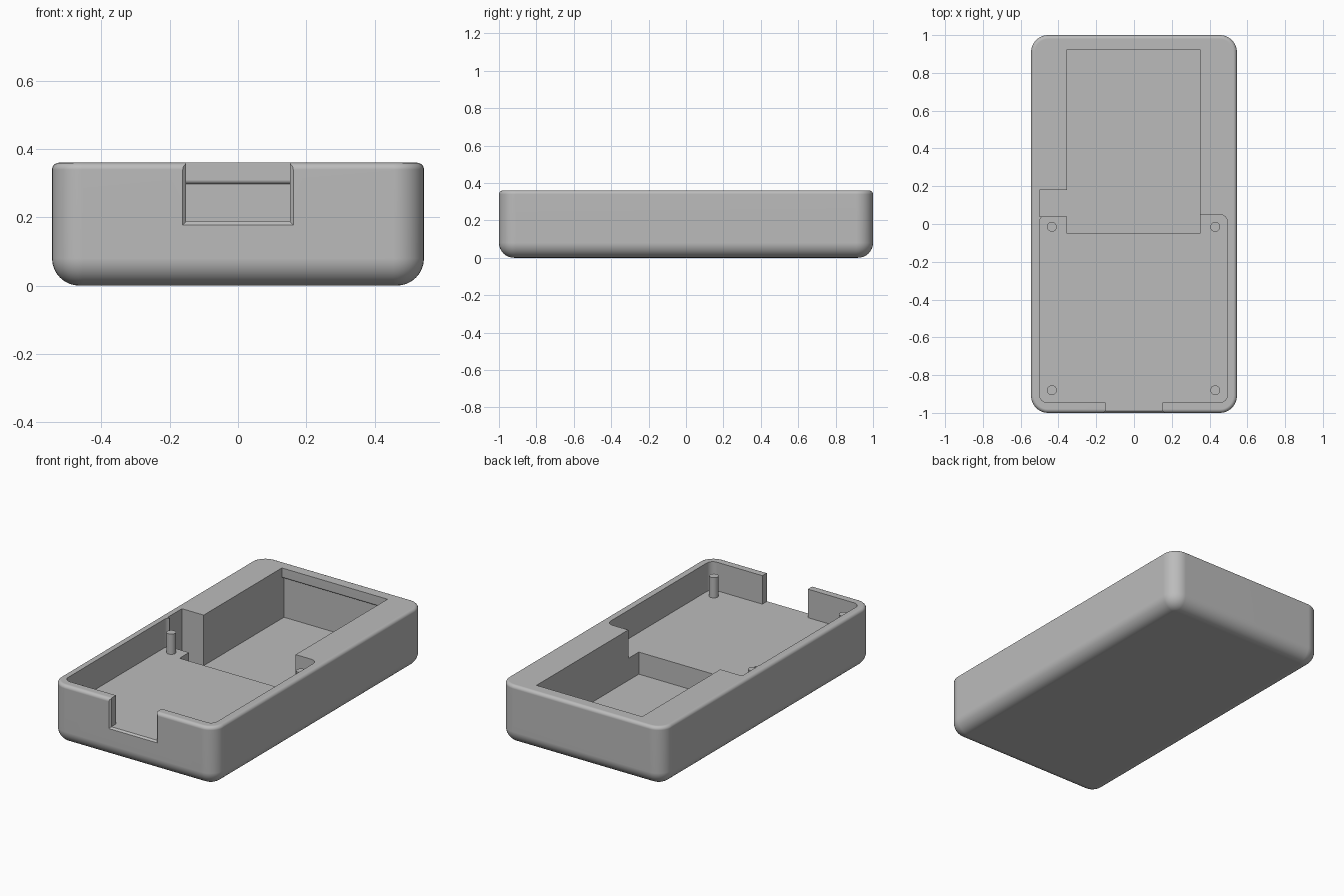
import bpy, bmesh, math

if "Cube" in bpy.data.objects:
    bpy.data.objects.remove(bpy.data.objects["Cube"])

grey = bpy.data.materials.new("grey plastic")
grey.diffuse_color = (0.5, 0.5, 0.5, 1)
grey.use_nodes = True
grey.node_tree.nodes["Principled BSDF"].inputs["Base Color"].default_value = grey.diffuse_color


def finish(name, bm):
    bmesh.ops.recalc_face_normals(bm, faces=bm.faces)
    me = bpy.data.meshes.new(name)
    bm.to_mesh(me)
    bm.free()
    ob = bpy.data.objects.new(name, me)
    me.materials.append(grey)
    bpy.context.collection.objects.link(ob)
    return ob


def loft(name, rings):
    """Skin a stack of equal-length point rings and cap both ends."""
    bm = bmesh.new()
    loops = [[bm.verts.new(p) for p in ring] for ring in rings]
    for a, b in zip(loops, loops[1:]):
        for i in range(len(a)):
            j = (i + 1) % len(a)
            bm.faces.new((a[i], a[j], b[j], b[i]))
    bm.faces.new(loops[0])
    bm.faces.new(loops[-1])
    return finish(name, bm)


def rounded_rect(x0, x1, y0, y1, r, z, steps=8):
    pts = []
    for k, (cx, cy) in enumerate([(x1 - r, y1 - r), (x0 + r, y1 - r),
                                  (x0 + r, y0 + r), (x1 - r, y0 + r)]):
        for i in range(steps + 1):
            a = math.pi / 2 * (k + i / steps)
            pts.append((cx + r * math.cos(a), cy + r * math.sin(a), z))
    return pts


def box(name, x0, x1, y0, y1, z0, z1):
    return loft(name, [[(x0, y0, z), (x1, y0, z), (x1, y1, z), (x0, y1, z)]
                       for z in (z0, z1)])


def cut(target, cutter):
    mod = target.modifiers.new("cut", 'BOOLEAN')
    mod.operation, mod.solver, mod.object = 'DIFFERENCE', 'EXACT', cutter
    bpy.context.view_layer.objects.active = target
    bpy.ops.object.modifier_apply(modifier=mod.name)
    bpy.data.objects.remove(cutter)


def smooth(ob):
    bpy.ops.object.select_all(action='DESELECT')
    ob.select_set(True)
    bpy.context.view_layer.objects.active = ob
    bpy.ops.object.shade_smooth_by_angle(angle=math.radians(30))


W, L, H, R = 0.545, 1.0, 0.36, 0.09      # half width, half length, height, corner
FLOOR, BAY = 0.188, 0.055                # board floor, battery bay floor

# case body: large bottom fillet, small top fillet
profile = []
for i in range(9):
    a = math.pi / 2 * i / 8
    profile.append((0.08 * (1 - math.sin(a)), 0.08 * (1 - math.cos(a))))
for i in range(6):
    a = math.pi / 2 * i / 5
    profile.append((0.02 * (1 - math.cos(a)), H - 0.02 + 0.02 * math.sin(a)))
case = loft("case_body", [rounded_rect(-W + d, W - d, -L + d, L - d, R - d, z)
                          for d, z in profile])

# circuit board tray
cut(case, loft("tray_cutter", [rounded_rect(-0.5, 0.495, -0.945, 0.05, 0.04, z)
                               for z in (FLOOR, 0.5)]))

# battery bay: side profile with an overhanging rounded lip on the back wall
lip = [(0.945, BAY), (0.945, 0.298)]
for i in range(6):
    a = math.pi / 2 * i / 5
    lip.append((0.937 - 0.012 * math.sin(a), 0.310 - 0.012 * math.cos(a)))
side = [(-0.05, BAY)] + lip + [(0.925, 0.5), (-0.05, 0.5)]
cut(case, loft("bay_cutter", [[(x, y, z) for y, z in side]
                              for x in (-0.355, 0.35)]))

# wire channel beside the bay
cut(case, box("channel_cutter", -0.5, -0.3, 0.04, 0.18, BAY, 0.5))

# front port opening with a flared outer edge
rings = []
for y, g in ((-1.02, 0.03), (-0.99, 0.0), (-0.9, 0.0)):
    x, z = 0.152 + g, FLOOR - g
    rings.append([(-x, y, z), (x, y, z), (x, y, 0.5), (-x, y, 0.5)])
cut(case, loft("port_cutter", rings))

smooth(case)
mod = case.modifiers.new("flat face normals", 'WEIGHTED_NORMAL')
mod.keep_sharp = True

# board mounting pegs
for px, sx in ((-0.435, "left"), (0.43, "right")):
    for py, sy in ((-0.88, "front"), (-0.015, "back")):
        peg = loft(f"{sy}_{sx}_peg",
                   [[(px + 0.026 * math.cos(t * math.pi / 12),
                      py + 0.026 * math.sin(t * math.pi / 12), z)
                     for t in range(24)] for z in (FLOOR - 0.01, 0.31)])
        smooth(peg)
